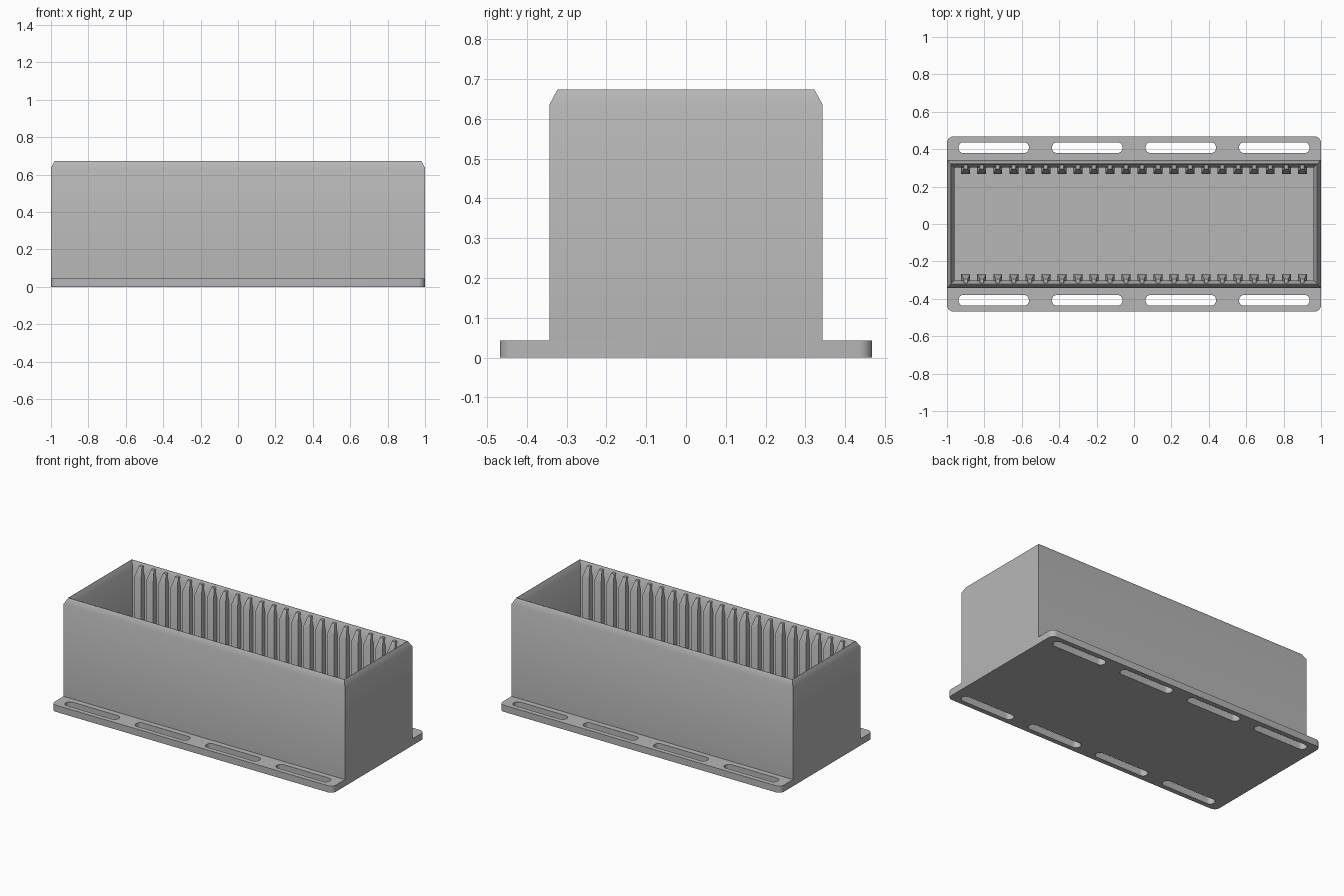
import bpy, bmesh, math

if "Cube" in bpy.data.objects:
    bpy.data.objects.remove(bpy.data.objects["Cube"], do_unlink=True)

grey = bpy.data.materials.new("light_grey")
grey.use_nodes = True
colour = (0.47, 0.47, 0.47, 1)
grey.diffuse_color = colour
grey.node_tree.nodes["Principled BSDF"].inputs["Base Color"].default_value = colour

FLOOR = 0.043
TOP = 0.673
INNER_Y = 0.302


def finish(obj):
    bpy.ops.object.select_all(action="DESELECT")
    obj.select_set(True)
    bpy.context.view_layer.objects.active = obj
    if obj.type == "CURVE":
        bpy.ops.object.convert(target="MESH")
    bpy.ops.object.shade_smooth_by_angle(angle=math.radians(30))


def mesh_object(name, bm):
    bmesh.ops.recalc_face_normals(bm, faces=bm.faces)
    mesh = bpy.data.meshes.new(name)
    bm.to_mesh(mesh)
    bm.free()
    mesh.materials.append(grey)
    obj = bpy.data.objects.new(name, mesh)
    bpy.context.collection.objects.link(obj)
    finish(obj)


def rounded_outline(curve, cx, cy, hx, hy, r, steps=8):
    """Add a closed rounded rectangle to a flat curve."""
    points = []
    for q, (sx, sy) in enumerate([(1, 1), (-1, 1), (-1, -1), (1, -1)]):
        for i in range(steps + 1):
            a = (q + i / steps) * math.pi / 2
            points.append((cx + sx * (hx - r) + r * math.cos(a),
                           cy + sy * (hy - r) + r * math.sin(a), 0, 1))
    spline = curve.splines.new("POLY")
    spline.points.add(len(points) - 1)
    for p, co in zip(spline.points, points):
        p.co = co
    spline.use_cyclic_u = True


# Base plate with two rows of mounting slots
plate = bpy.data.curves.new("base_plate", "CURVE")
plate.dimensions = "2D"
plate.fill_mode = "BOTH"
plate.extrude = FLOOR / 2
rounded_outline(plate, 0, 0, 1, 0.468, 0.035)
for x in (-0.75, -0.25, 0.25, 0.75):
    for y in (-0.408, 0.408):
        rounded_outline(plate, x, y, 0.188, 0.029, 0.027)
plate.materials.append(grey)
plate_obj = bpy.data.objects.new("base_plate", plate)
plate_obj.location.z = FLOOR / 2
bpy.context.collection.objects.link(plate_obj)
finish(plate_obj)

# Open box wall, bevelled on both sides of its rim
bm = bmesh.new()
levels = [(1, 0.343, FLOOR), (1, 0.343, 0.636), (0.981, 0.323, TOP),
          (0.979, 0.321, TOP), (0.96, INNER_Y, 0.636), (0.96, INNER_Y, FLOOR)]
rings = [[bm.verts.new((sx * x, sy * y, z))
          for sx, sy in [(1, 1), (-1, 1), (-1, -1), (1, -1)]] for x, y, z in levels]
for a, b in zip(rings, rings[1:]):
    for i in range(4):
        j = (i + 1) % 4
        bm.faces.new((a[i], a[j], b[j], b[i]))
mesh_object("box_walls", bm)

# Rows of guide ribs with tapered tips inside the long walls
for name, side in (("back_ribs", 1), ("front_ribs", -1)):
    bm = bmesh.new()
    for n in range(22):
        x = (n - 10.5) * 0.0857
        loops = []
        for half, y_in, y_out, z in ((0.024, 0.268, INNER_Y + 0.003, FLOOR),
                                     (0.024, 0.268, INNER_Y + 0.003, 0.6),
                                     (0.01, 0.295, 0.318, 0.66)):
            loops.append([bm.verts.new((x + dx, side * y, z)) for dx, y in
                          ((-half, y_in), (half, y_in), (half, y_out), (-half, y_out))])
        for a, b in zip(loops, loops[1:]):
            for i in range(4):
                j = (i + 1) % 4
                bm.faces.new((a[i], a[j], b[j], b[i]))
        bm.faces.new(loops[0])
        bm.faces.new(loops[-1])
    mesh_object(name, bm)
